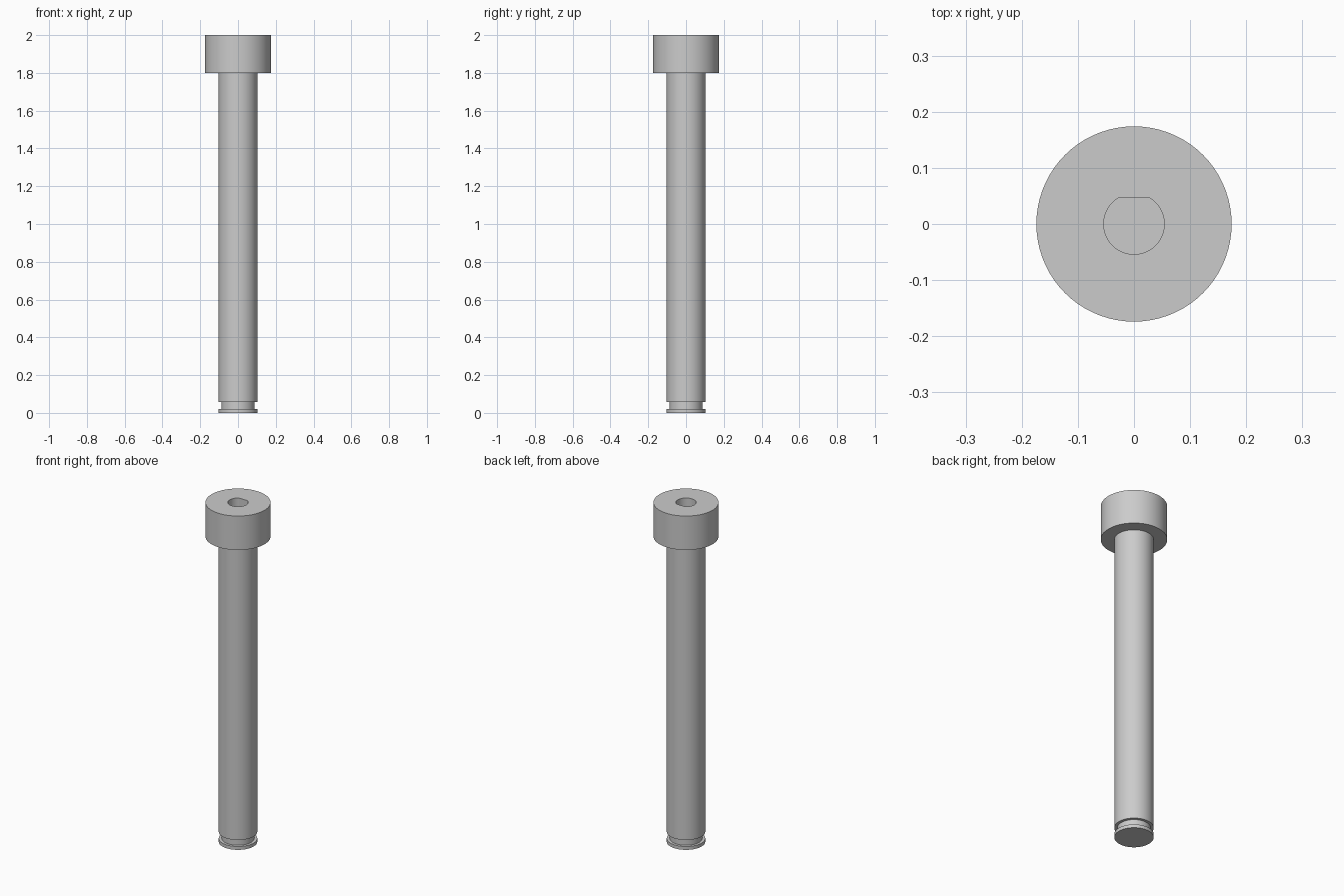
import bpy, bmesh, math

default = bpy.data.objects.get("Cube")
if default:
    bpy.data.objects.remove(default, do_unlink=True)

SEGMENTS = 72
HEAD_R, SHAFT_R, GROOVE_R, HOLE_R = 0.174, 0.103, 0.087, 0.054
HOLE_FLAT = HOLE_R * math.sin(math.radians(60))
TOP, HEAD_BASE, HOLE_FLOOR = 2.0, 1.8, 1.8

steel = bpy.data.materials.new("steel_grey")
steel.use_nodes = True
colour = (0.6, 0.6, 0.6, 1)
steel.diffuse_color = colour
steel.node_tree.nodes["Principled BSDF"].inputs["Base Color"].default_value = colour


def ring(bm, radius, z, flat=None):
    """Circle of vertices, optionally cut off at y = flat."""
    verts = []
    for i in range(SEGMENTS):
        a = math.tau * i / SEGMENTS
        y = radius * math.sin(a)
        if flat is not None:
            y = min(y, flat)
        verts.append(bm.verts.new((radius * math.cos(a), y, z)))
    return verts


def lathe(name, profile):
    """Joins a run of (radius, z, flat) rings and caps both ends."""
    bm = bmesh.new()
    rings = [ring(bm, *p) for p in profile]
    for lower, upper in zip(rings, rings[1:]):
        for i in range(SEGMENTS):
            j = (i + 1) % SEGMENTS
            bm.faces.new((lower[i], lower[j], upper[j], upper[i]))
    bm.faces.new(rings[0][::-1])
    bm.faces.new(rings[-1])
    bmesh.ops.recalc_face_normals(bm, faces=bm.faces)
    mesh = bpy.data.meshes.new(name)
    bm.to_mesh(mesh)
    bm.free()
    mesh.materials.append(steel)
    obj = bpy.data.objects.new(name, mesh)
    bpy.context.collection.objects.link(obj)
    bpy.ops.object.select_all(action='DESELECT')
    obj.select_set(True)
    bpy.context.view_layer.objects.active = obj
    bpy.ops.object.shade_smooth_by_angle(angle=math.radians(25))


# One solid pin: grooved tip, shaft, wide head and D-shaped blind hole
lathe("headed_pin", [
    (SHAFT_R, 0, None), (SHAFT_R, 0.02, None),
    (GROOVE_R, 0.02, None), (GROOVE_R, 0.058, None),
    (SHAFT_R, 0.058, None), (SHAFT_R, HEAD_BASE, None),
    (HEAD_R, HEAD_BASE, None), (HEAD_R, TOP, None),
    (HOLE_R, TOP, HOLE_FLAT), (HOLE_R, HOLE_FLOOR, HOLE_FLAT),
])
